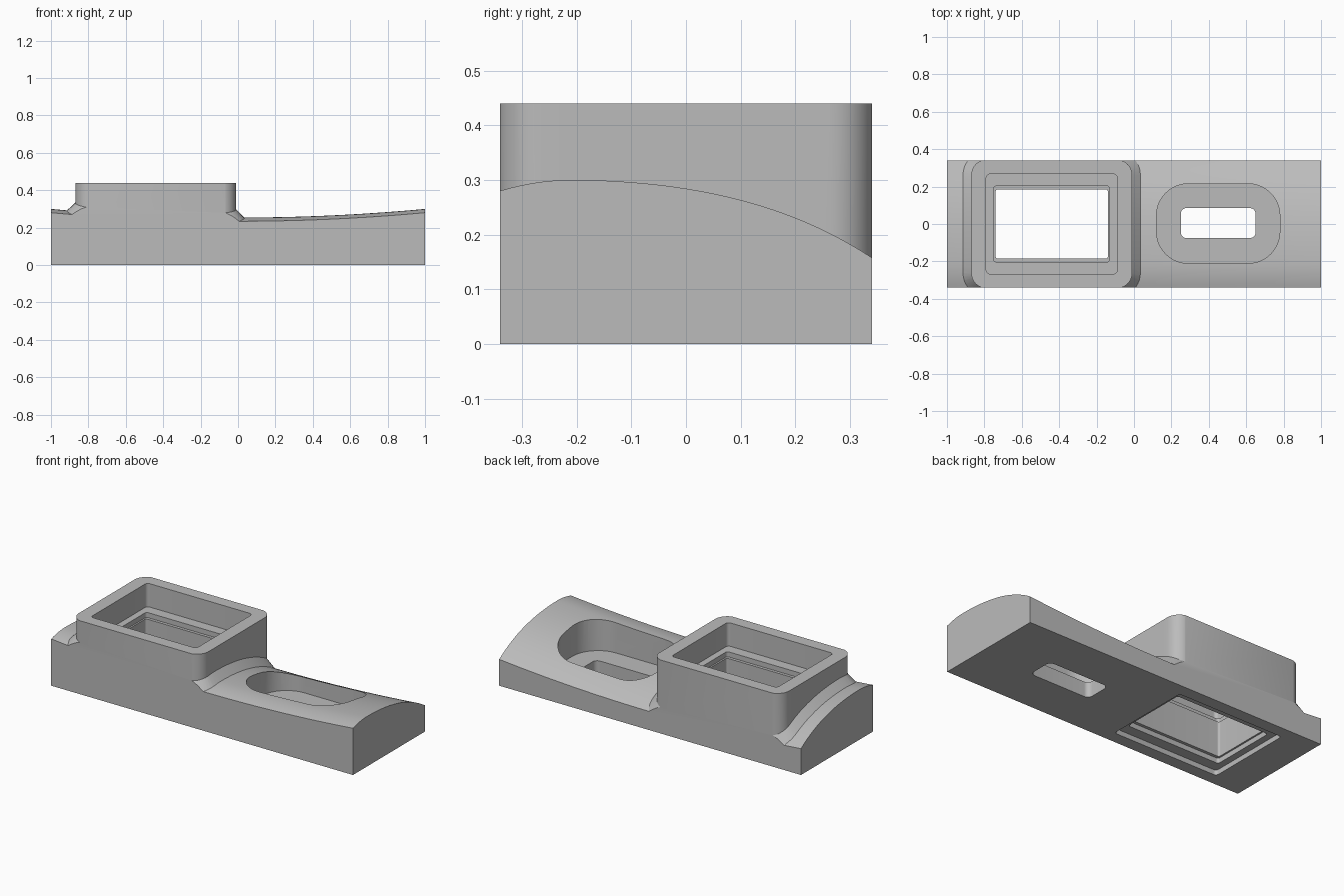
import bpy, bmesh
from math import sin, cos, pi, radians

if "Cube" in bpy.data.objects:
    bpy.data.objects.remove(bpy.data.objects["Cube"], do_unlink=True)

grey = bpy.data.materials.new("plain grey")
grey.use_nodes = True
grey.diffuse_color = (0.5, 0.5, 0.5, 1)
grey.node_tree.nodes["Principled BSDF"].inputs["Base Color"].default_value = (0.5, 0.5, 0.5, 1)


def saddle(x, y):
    """Height of the curved upper surface."""
    u = y + 0.21
    drop = 1.18 * u**2 if u < 0 else 0.34 * u**2 + 0.43 * u**4
    return 0.3 - drop - 0.046 * (1 - x * x)


def outline(x0, x1, y0, y1, r, arc=10, side=1):
    """Rounded rectangle, each straight side split into equal steps."""
    corners = [(x1 - r, y1 - r), (x0 + r, y1 - r), (x0 + r, y0 + r), (x1 - r, y0 + r)]
    pts = []
    for q, (cx, cy) in enumerate(corners):
        for i in range(arc + 1):
            a = (q + i / arc) * pi / 2
            pts.append((cx + r * cos(a), cy + r * sin(a)))
        a = (q + 1) * pi / 2
        nx, ny = corners[(q + 1) % 4]
        end = (nx + r * cos(a), ny + r * sin(a))
        start = pts[-1]
        for i in range(1, side):
            t = i / side
            pts.append((start[0] + (end[0] - start[0]) * t, start[1] + (end[1] - start[1]) * t))
    return pts


def finish(name, bm):
    bmesh.ops.recalc_face_normals(bm, faces=bm.faces)
    mesh = bpy.data.meshes.new(name)
    bm.to_mesh(mesh)
    bm.free()
    mesh.materials.append(grey)
    ob = bpy.data.objects.new(name, mesh)
    bpy.context.collection.objects.link(ob)
    return ob


def loft(name, rings):
    """Closed solid through rings of equal point count."""
    bm = bmesh.new()
    loops = [[bm.verts.new(p) for p in ring] for ring in rings]
    n = len(loops[0])
    for a, b in zip(loops, loops[1:]):
        for i in range(n):
            j = (i + 1) % n
            bm.faces.new((a[i], a[j], b[j], b[i]))
    bm.faces.new(loops[0])
    bm.faces.new(loops[-1])
    return finish(name, bm)


def prism(name, rect, r, z0, z1):
    pts = outline(*rect, r)
    return loft(name, [[(x, y, z) for x, y in pts] for z in (z0, z1)])


def combine(target, other, operation):
    mod = target.modifiers.new(other.name, "BOOLEAN")
    mod.object = other
    mod.operation = operation
    mod.solver = "EXACT"
    bpy.context.view_layer.objects.active = target
    bpy.ops.object.modifier_apply(modifier=mod.name)
    bpy.data.objects.remove(other, do_unlink=True)


# Base block: cross-sections swept along its length, slightly oversize
sections = []
for i in range(49):
    x = -1.02 + 2.04 * i / 48
    ys = [-0.36 + 0.72 * k / 36 for k in range(37)]
    sections.append([(x, -0.36, -0.05)] + [(x, y, saddle(x, y)) for y in ys] + [(x, 0.36, -0.05)])
body = loft("body", sections)

# Raised frame with a sloping skirt that follows the curved surface
inner = outline(-0.87, -0.01, -0.343, 0.343, 0.08, side=16)
outer = outline(-0.92, 0.04, -0.393, 0.393, 0.13, side=16)
frame = loft("raised_frame", [
    [(x, y, -0.1) for x, y in outer],
    [(x, y, saddle(x, y) - 0.006) for x, y in outer],
    [(x, y, saddle(x, y) + 0.045) for x, y in inner],
    [(x, y, 0.5) for x, y in inner],
])
combine(body, frame, "UNION")

# Trim to the flat outer envelope
bm = bmesh.new()
bmesh.ops.create_cube(bm, size=1)
bmesh.ops.scale(bm, vec=(2, 0.68, 0.44), verts=bm.verts)
bmesh.ops.translate(bm, vec=(0, 0, 0.22), verts=bm.verts)
combine(body, finish("envelope", bm), "INTERSECT")

# Stepped window through the frame, stepped again underneath
wide = (-0.79, -0.09, -0.267, 0.267)
middle = (-0.75, -0.13, -0.203, 0.203)
narrow = (-0.74, -0.14, -0.185, 0.185)
# Oval pocket with a narrow slot in its floor
oval = (0.12, 0.78, -0.21, 0.215)
slot = (0.25, 0.65, -0.075, 0.085)
for name, rect, r, z0, z1 in (
    ("window", narrow, 0.012, -0.1, 0.6),
    ("upper_step", middle, 0.015, 0.27, 0.6),
    ("upper_recess", wide, 0.02, 0.3, 0.6),
    ("lower_step", middle, 0.015, -0.1, 0.06),
    ("lower_recess", wide, 0.02, -0.1, 0.03),
    ("oval_pocket", oval, 0.17, 0.09, 0.6),
    ("slot", slot, 0.03, -0.1, 0.6),
):
    combine(body, prism(name, rect, r, z0, z1), "DIFFERENCE")

# Smooth curved faces, crisp edges
bpy.ops.object.select_all(action="DESELECT")
body.select_set(True)
bpy.context.view_layer.objects.active = body
bpy.ops.object.shade_smooth_by_angle(angle=radians(25))
